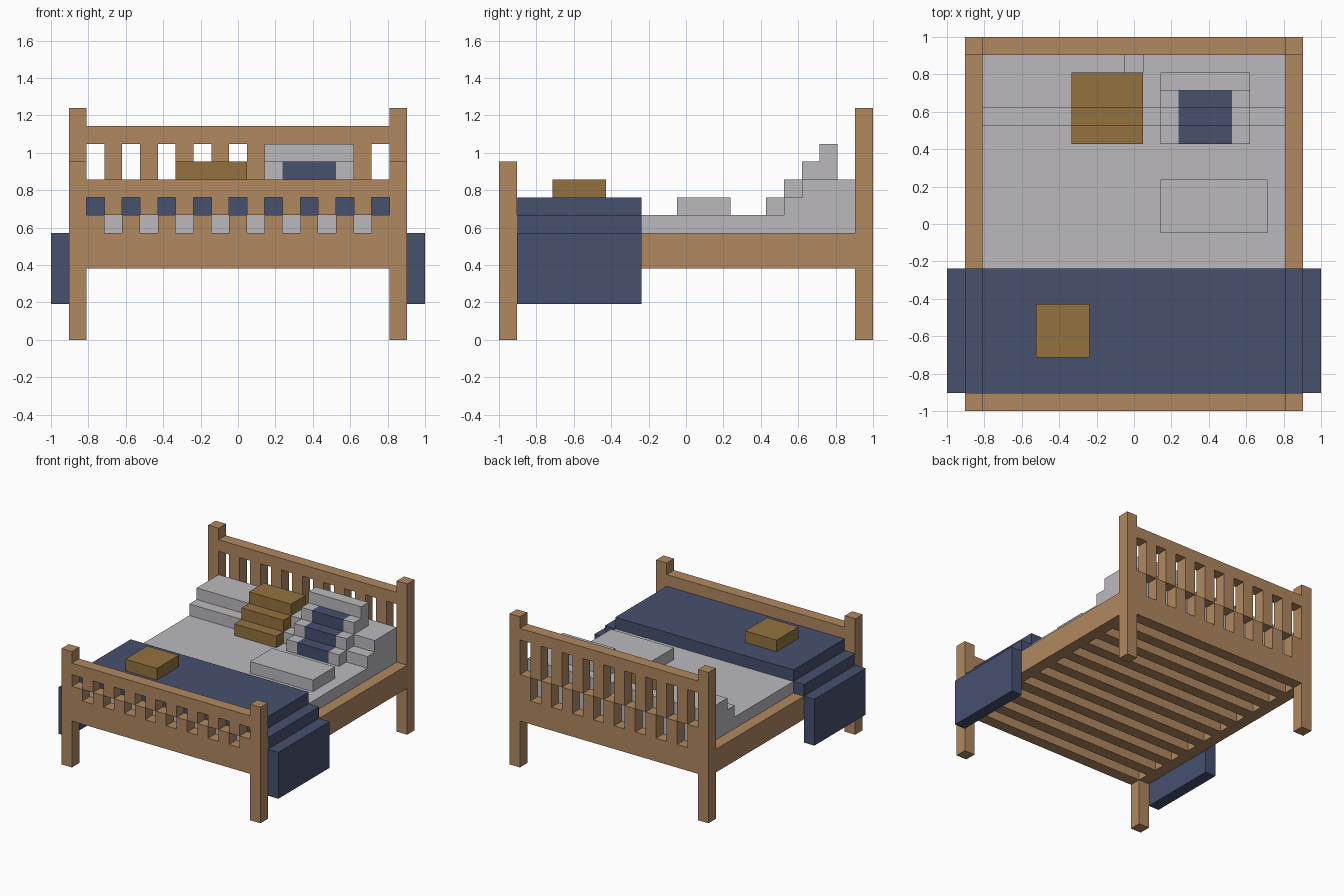
import bpy
import bmesh
from mathutils import Matrix, Vector

cube = bpy.data.objects.get("Cube")
if cube:
    bpy.data.objects.remove(cube, do_unlink=True)

U = 2 / 21  # size of one grid block


def material(name, rgb):
    m = bpy.data.materials.new(name)
    m.use_nodes = True
    m.diffuse_color = (*rgb, 1)
    bsdf = next(n for n in m.node_tree.nodes if n.type == 'BSDF_PRINCIPLED')
    bsdf.inputs["Base Color"].default_value = (*rgb, 1)
    bsdf.inputs["Roughness"].default_value = 0.8
    return m


WOOD = material("wood", (0.434, 0.246, 0.117))
LINEN = material("linen_grey", (0.497, 0.485, 0.503))
NAVY = material("navy_cloth", (0.063, 0.082, 0.159))
GOLD = material("gold_cloth", (0.292, 0.168, 0.050))


def part(name, mat, boxes):
    """One object from boxes (x0, x1, y0, y1, z0, z1) in grid blocks."""
    bm = bmesh.new()
    for x0, x1, y0, y1, z0, z1 in boxes:
        centre = Vector(((x0 + x1) / 2 * U - 1, (y0 + y1) / 2 * U - 1, (z0 + z1) / 2 * U))
        size = Matrix.Diagonal(((x1 - x0) * U, (y1 - y0) * U, (z1 - z0) * U, 1))
        bmesh.ops.create_cube(bm, size=1, matrix=Matrix.Translation(centre) @ size)
    mesh = bpy.data.meshes.new(name)
    bm.to_mesh(mesh)
    bm.free()
    mesh.materials.append(mat)
    ob = bpy.data.objects.new(name, mesh)
    bpy.context.collection.objects.link(ob)
    return ob


def end_board(name, y, mid, top):
    """Solid panel, two staggered rows of bars and a top rail."""
    boxes = [(2, 19, y, y + 1, 4, 6), (2, 19, y, y + 1, top, top + 1)]
    boxes += [(x, x + 1, y, y + 1, 6, mid) for x in range(2, 19, 2)]
    boxes += [(x, x + 1, y, y + 1, mid, top) for x in range(3, 18, 2)]
    part(name, WOOD, boxes)


# Wooden frame
end_board("footboard", 0, 7, 8)
end_board("headboard", 20, 8, 11)
for side, x in (("right", 1), ("left", 19)):
    part("front_post_" + side, WOOD, [(x, x + 1, 0, 1, 0, 10)])
    part("back_post_" + side, WOOD, [(x, x + 1, 20, 21, 0, 13)])
    part("side_rail_" + side, WOOD, [(x, x + 1, 1, 20, 4, 6)])
part("bed_slats", WOOD, [(2, 19, y, y + 1, 4, 5) for y in range(2, 19, 2)])

# Mattress and the long stepped pillow
part("mattress", LINEN, [(2, 19, 1, 20, 5, 7)])
part("long_pillow", LINEN, [
    (2, 19, 16, 17, 7, 8), (2, 19, 17, 19, 7, 9), (2, 19, 19, 20, 7, 8),
    (2, 10, 19, 20, 8, 9), (11, 19, 19, 20, 8, 9)])

# Stepped figure in grey with a navy front
part("stepped_cushion", LINEN,
     [(x, x + 1, 15 + i, 16 + i, 7 + i, 8 + i) for i in range(3) for x in (12, 16)]
     + [(12, 17, 18, 19, 9, 11)])
part("cushion_stripe", NAVY, [(13, 16, 15 + i, 16 + i, 7 + i, 8 + i) for i in range(3)])

# Stepped gold cushion, grey pad and gold block
part("gold_cushion", GOLD, [(7, 11, 15, 16, 7, 8), (7, 11, 16, 17, 8, 9), (7, 11, 17, 19, 9, 10)])
part("grey_pad", LINEN, [(12, 18, 10, 13, 7, 8)])
part("gold_block", GOLD, [(5, 8, 3, 6, 8, 9)])

# Blanket stepping down over both sides
part("blanket_top", NAVY, [(2, 19, 1, 8, 7, 8)])
for side, rail, drape in (("right", 1, 0), ("left", 19, 20)):
    part("blanket_side_" + side, NAVY,
         [(rail, rail + 1, 1, 8, 6, 7), (drape, drape + 1, 1, 8, 2, 6)])
